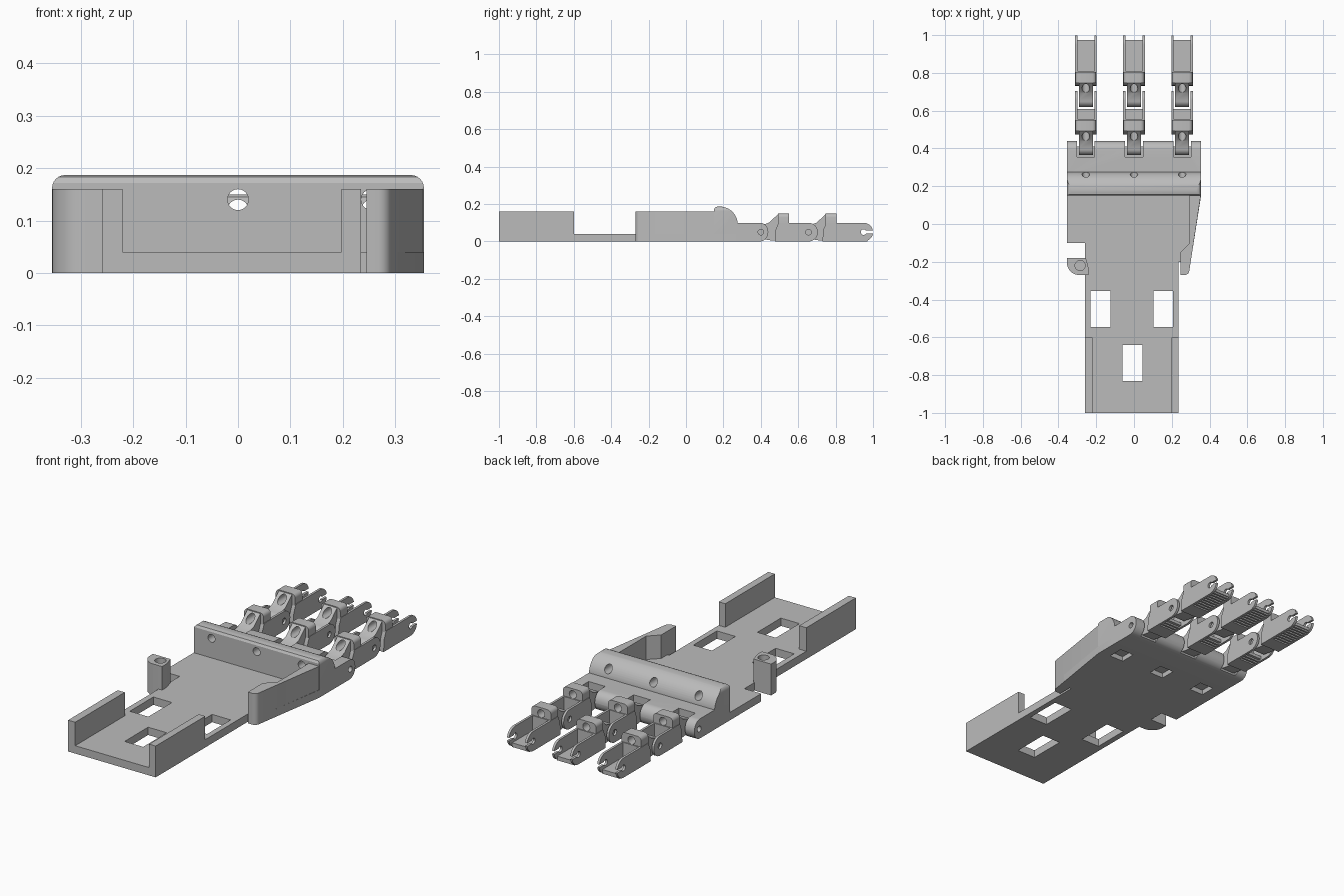
import bpy, bmesh
from math import cos, sin, radians
from mathutils import Vector

cube = bpy.data.objects.get("Cube")
if cube:
    bpy.data.objects.remove(cube, do_unlink=True)

grey = bpy.data.materials.new("plain grey")
grey.use_nodes = True
grey.diffuse_color = (0.5, 0.5, 0.5, 1)
grey.node_tree.nodes["Principled BSDF"].inputs["Base Color"].default_value = (0.5, 0.5, 0.5, 1)

parts = []


def arc(cx, cy, r, start, end, steps=14, rx=None):
    rx = rx or r
    angles = [radians(start + (end - start) * i / steps) for i in range(steps + 1)]
    return [(cx + rx * cos(t), cy + r * sin(t)) for t in angles]


def prism(name, outline, axis, low, high, keep=True):
    """Extrude a 2D outline along one axis."""
    place = {"x": lambda p, d: (d, p[0], p[1]),
             "y": lambda p, d: (p[0], d, p[1]),
             "z": lambda p, d: (p[0], p[1], d)}[axis]
    bm = bmesh.new()
    face = bm.faces.new([bm.verts.new(place(p, low)) for p in outline])
    grown = bmesh.ops.extrude_face_region(bm, geom=[face])
    moved = [v for v in grown["geom"] if isinstance(v, bmesh.types.BMVert)]
    bmesh.ops.translate(bm, verts=moved, vec=Vector(place((0, 0), high - low)))
    bmesh.ops.recalc_face_normals(bm, faces=bm.faces)
    mesh = bpy.data.meshes.new(name)
    bm.to_mesh(mesh)
    bm.free()
    mesh.materials.append(grey)
    obj = bpy.data.objects.new(name, mesh)
    bpy.context.collection.objects.link(obj)
    if keep:
        parts.append(obj)
    return obj


def box(name, x0, x1, y0, y1, z0, z1, keep=True):
    return prism(name, [(x0, y0), (x1, y0), (x1, y1), (x0, y1)], "z", z0, z1, keep)


def hole(axis, u, v, r, low, high):
    return prism("cutter", arc(u, v, r, 0, 345, 23), axis, low, high, False)


def cut(targets, cutters, operation="DIFFERENCE"):
    """Apply booleans, then discard the cutters."""
    for obj in targets:
        bpy.context.view_layer.objects.active = obj
        for c in cutters:
            mod = obj.modifiers.new("cut", "BOOLEAN")
            mod.object, mod.operation, mod.solver = c, operation, "EXACT"
            bpy.ops.object.modifier_apply(modifier=mod.name)
    for c in cutters:
        bpy.data.objects.remove(c, do_unlink=True)


FINGERS = (-0.255, 0.0, 0.255)

# Forearm and palm plate with three windows
plate = prism("base_plate", [(-0.26, -1), (0.235, -1), (0.235, -0.2), (0.3, -0.2),
                             (0.355, 0.15), (0.355, 0.27), (-0.355, 0.27),
                             (-0.355, -0.1), (-0.26, -0.1)], "z", 0, 0.04)
windows = [(-0.23, -0.545), (0.102, -0.545), (-0.06, -0.83)]
cut([plate], [box("cutter", x, x + 0.105, y, y + 0.19, -0.1, 0.1, False) for x, y in windows])

# Forearm side walls
box("forearm_wall_right", -0.26, -0.22, -1, -0.6, 0, 0.16)
box("forearm_wall_left", 0.198, 0.235, -1, -0.6, 0, 0.16)

# Slanted palm wall and the thumb post
prism("palm_wall", [(0.355, 0.16), (0.295, 0.16), (0.295, -0.1), (0.245, -0.15), (0.245, -0.27)]
      + arc(0.268, -0.245, 0.025, 270, 350, 6), "z", 0, 0.16)
post = prism("thumb_post", [(-0.24, -0.27), (-0.24, -0.235), (-0.255, -0.18), (-0.355, -0.18)]
             + arc(-0.29, -0.205, 0.065, 180, 270, 10), "z", 0, 0.16)
cut([post], [hole("z", -0.285, -0.22, 0.027, 0.05, 0.3)])

# Rounded knuckle bar with tendon holes
bar = prism("knuckle_bar", [(0.15, 0), (0.15, 0.172), (0.157, 0.183), (0.168, 0.187)]
            + arc(0.18, 0.09, 0.097, 90, 5) + [(0.277, 0)], "x", -0.355, 0.355)
cut([bar], [prism("cutter", [(-0.355, -0.1), (0.355, -0.1)] + arc(0.33, 0.162, 0.025, 0, 90, 6)
                  + arc(-0.33, 0.162, 0.025, 90, 180, 6), "y", 0, 0.5, False)], "INTERSECT")
cut([bar], [hole("y", x, 0.14, 0.02, 0, 0.5) for x in FINGERS])

# Pockets under the knuckle bar
cut([bar, plate], [box("cutter", x - 0.04, x + 0.04, 0.17, 0.25, -0.1, 0.025, False) for x in FINGERS])

# Hinge block with finger slots and a cross bore
hinge = prism("palm_hinge", [(0.26, 0), (0.395, 0)] + arc(0.395, 0.05, 0.05, -80, 80, 12, 0.045)
              + [(0.395, 0.1), (0.26, 0.1)], "x", -0.355, 0.355)
slots = [hole("x", 0.4, 0.05, 0.015, -0.5, 0.5)]
for x in FINGERS:
    slots.append(box("cutter", x - 0.047, x + 0.047, 0.355, 0.6, 0.02, 0.3, False))
    slots.append(box("cutter", x - 0.047, x + 0.047, 0.41, 0.6, -0.1, 0.05, False))
cut([hinge], slots)


def finger_segment(label, x, h, ear, floor_end, tip):
    """One U-shaped link, hinged at y = h with its far joint at h + ear."""
    # Tongue that sits in the previous joint
    tongue = prism(label + "_tongue", arc(h, 0.05, 0.035, 270, 90)
                   + [(h + 0.042, 0.1), (h + 0.095, 0.148), (h + 0.14, 0.148),
                      (h + 0.14, 0.005), (h + 0.06, 0.005)], "x", x - 0.037, x + 0.037)
    # Body and raised head with a tendon hole
    body = prism(label + "_body", [(h + 0.075, 0), (h + 0.078, 0.06), (h + 0.095, 0.1),
                                   (h + 0.155, 0.1), (h + 0.155, 0)], "x", x - 0.057, x + 0.057)
    head = prism(label + "_head", [(x - 0.055, 0.09), (x + 0.055, 0.09)]
                 + arc(x + 0.035, 0.13, 0.02, 0, 90, 5) + arc(x - 0.035, 0.13, 0.02, 90, 180, 5),
                 "y", h + 0.092, h + 0.15)
    cut([tongue, body, head], [hole("y", x, 0.12, 0.02, h - 0.1, h + 0.3)])
    # Floor with grip ribs below
    box(label + "_floor", x - 0.05, x + 0.05, h + 0.14, h + floor_end, 0.008, 0.024)
    y = h + 0.165
    while y + 0.01 < h + floor_end:
        box(label + "_rib", x - 0.05, x + 0.05, y, y + 0.01, 0, 0.01)
        y += 0.02
    # Side ears, bored for the pin or slit open at the tip
    for side, a in (("right", x - 0.057), ("left", x + 0.045)):
        e = prism(label + "_ear_" + side, [(h + 0.14, 0), (h + ear, 0)]
                  + arc(h + ear, 0.05, 0.05, -80, 80, 12) + [(h + ear, 0.1), (h + 0.14, 0.1)],
                  "x", a, a + 0.012)
        cutters = [hole("x", h + ear, 0.05, 0.015, -0.5, 0.5)]
        if tip:
            cutters.append(box("cutter", -0.5, 0.5, h + ear, h + 0.5, 0.042, 0.058, False))
        cut([e], cutters)


# Three fingers of two links each
for name, x in zip(("right", "middle", "left"), FINGERS):
    finger_segment(name + "_finger_lower", x, 0.4, 0.255, 0.21, False)
    finger_segment(name + "_finger_upper", x, 0.655, 0.295, 0.32, True)

# Smooth the curved faces, keep the edges crisp
bpy.ops.object.select_all(action="DESELECT")
for obj in parts:
    obj.select_set(True)
bpy.context.view_layer.objects.active = parts[0]
bpy.ops.object.shade_smooth_by_angle(angle=radians(30))
